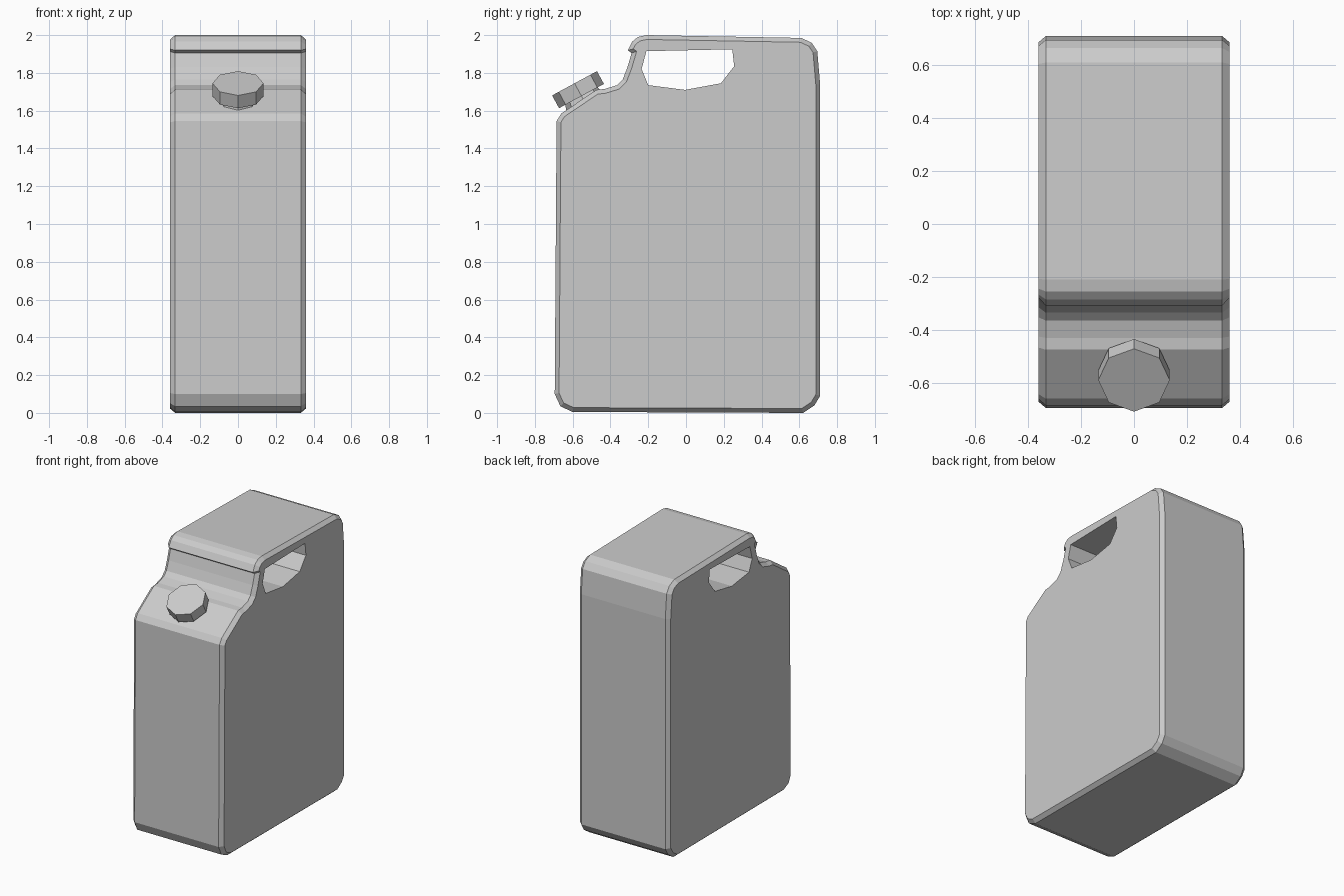
import bpy, bmesh, math
from mathutils import Vector, Matrix

if "Cube" in bpy.data.objects:
    bpy.data.objects.remove(bpy.data.objects["Cube"])

HALF, RIM, INSET = 0.36, 0.333, 0.023

# side silhouette (y, z), clockwise from the bottom front corner
OUTLINE = [(-0.60, 0.005), (-0.665, 0.035), (-0.695, 0.10), (-0.685, 1.545), (-0.66, 1.585),
           (-0.475, 1.71), (-0.43, 1.715), (-0.365, 1.735), (-0.335, 1.765), (-0.31, 1.83),
           (-0.288, 1.905), (-0.308, 1.92), (-0.285, 1.965), (-0.255, 1.99), (-0.21, 2.0),
           (0.61, 1.985), (0.665, 1.96), (0.695, 1.915), (0.71, 1.74), (0.71, 0.09),
           (0.68, 0.04), (0.62, 0.0)]
# handle opening
HOLE = [(-0.21, 1.915), (0.245, 1.925), (0.255, 1.835), (0.185, 1.745),
        (-0.005, 1.71), (-0.20, 1.735), (-0.235, 1.82)]


def inset(points, d):
    out = []
    for i, p in enumerate(points):
        p = Vector(p)
        a = (p - Vector(points[i - 1])).normalized()
        b = (Vector(points[(i + 1) % len(points)]) - p).normalized()
        na, nb = Vector((a.y, -a.x)), Vector((b.y, -b.x))
        m = (na + nb).normalized()
        out.append(p + m * d / max(m.dot(na), 0.7))
    return out


def finish(bm, name):
    bmesh.ops.recalc_face_normals(bm, faces=bm.faces)
    mesh = bpy.data.meshes.new(name)
    bm.to_mesh(mesh)
    bm.free()
    obj = bpy.data.objects.new(name, mesh)
    bpy.context.collection.objects.link(obj)
    return obj


def bridge(bm, a, b):
    for i in range(len(a)):
        j = (i + 1) % len(a)
        bm.faces.new((a[i], a[j], b[j], b[i]))


# can body: chamfered side rims, flat sides pierced by the handle opening
bm = bmesh.new()


def ring(points, x):
    return [bm.verts.new((x, p[0], p[1])) for p in points]


small = inset(OUTLINE, INSET)
rings = [ring(small, -HALF), ring(OUTLINE, -RIM), ring(OUTLINE, RIM), ring(small, HALF)]
holes = [ring(HOLE, -HALF), ring(HOLE, HALF)]
for a, b in zip(rings, rings[1:]):
    bridge(bm, a, b)
bridge(bm, *holes)
for outer, inner in ((rings[0], holes[0]), (rings[3], holes[1])):
    edges = [bm.edges.get((r[i - 1], r[i])) for r in (outer, inner) for i in range(len(r))]
    bmesh.ops.triangle_fill(bm, edges=edges, use_beauty=True, normal=(1, 0, 0))
bmesh.ops.dissolve_limit(bm, angle_limit=0.005, verts=bm.verts[:], edges=bm.edges[:])
finish(bm, "can_body")


# spout parts share one tilted axis
TILT = Matrix.Rotation(math.radians(28.4), 4, 'X')
CAP_TOP = Vector((0, -0.59, 1.745))


def spout_part(name, r_low, r_high, low, high):
    bm = bmesh.new()
    place = Matrix.Translation(CAP_TOP) @ TILT @ Matrix.Translation((0, 0, (low + high) / 2))
    bmesh.ops.create_cone(bm, cap_ends=True, segments=8, radius1=r_low, radius2=r_high,
                          depth=high - low, matrix=place)
    finish(bm, name)


spout_part("screw_cap", 0.135, 0.135, -0.077, 0)
spout_part("spout_neck", 0.115, 0.095, -0.13, -0.07)
